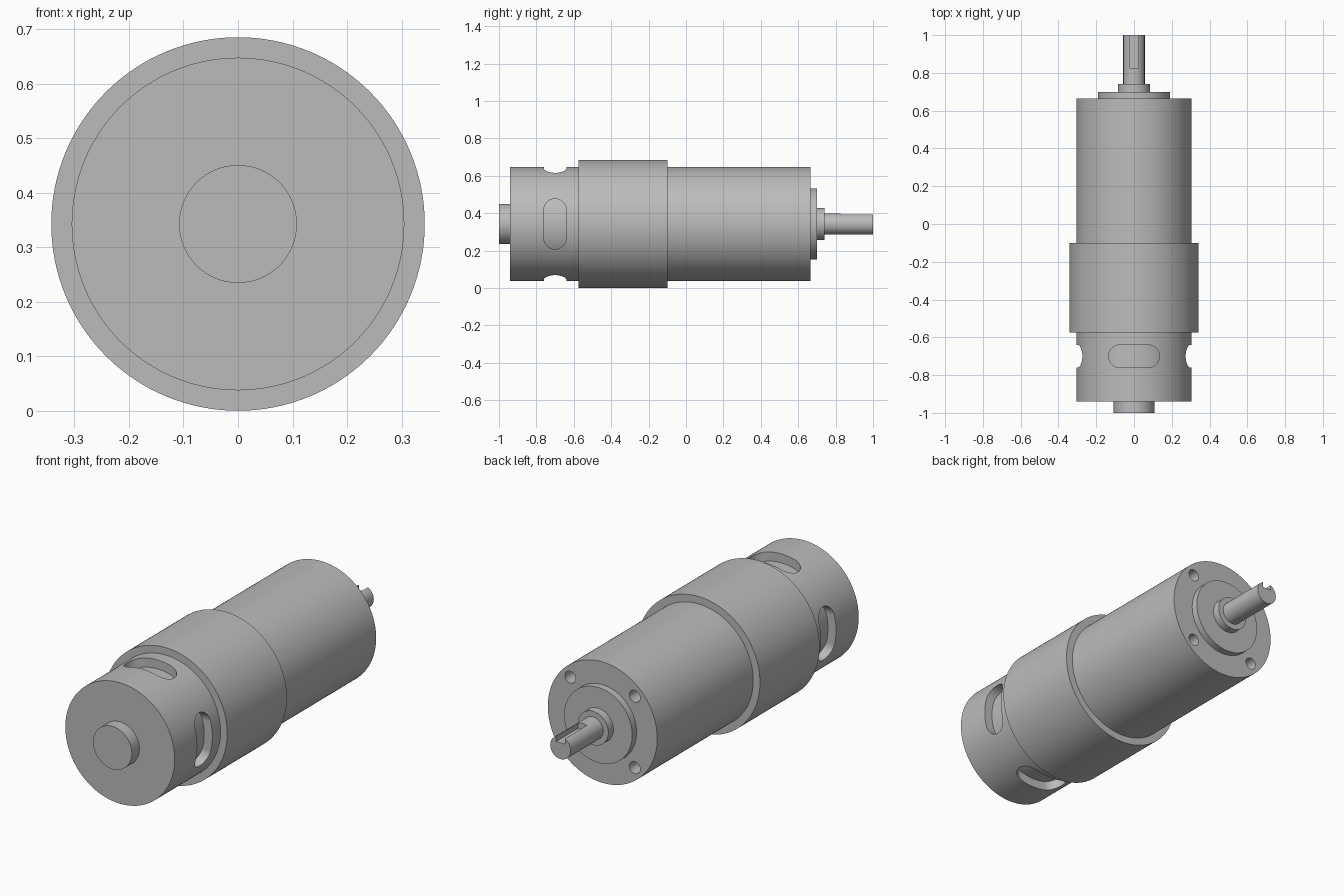
import bpy, bmesh, math

if "Cube" in bpy.data.objects:
    bpy.data.objects.remove(bpy.data.objects["Cube"])

AXIS_Z = 0.3425          # height of the motor's axis, which runs along y
SEGMENTS = 128

grey = bpy.data.materials.new("plain grey metal")
grey.diffuse_color = (0.5, 0.5, 0.5, 1)
grey.use_nodes = True
grey.node_tree.nodes["Principled BSDF"].inputs["Base Color"].default_value = grey.diffuse_color


def make_object(name, bm):
    bmesh.ops.recalc_face_normals(bm, faces=bm.faces)
    mesh = bpy.data.meshes.new(name)
    bm.to_mesh(mesh)
    bm.free()
    mesh.materials.append(grey)
    obj = bpy.data.objects.new(name, mesh)
    bpy.context.collection.objects.link(obj)
    return obj


def lathe(name, profile, cx=0.0, cz=AXIS_Z, segments=SEGMENTS):
    """Turn (radius, y) points around an axis parallel to y, with closed ends."""
    bm = bmesh.new()
    rings = []
    for r, y in profile:
        angles = [2 * math.pi * i / segments for i in range(segments)]
        rings.append([bm.verts.new((cx + r * math.cos(a), y, cz + r * math.sin(a)))
                      for a in angles])
    for a, b in zip(rings, rings[1:]):
        for i in range(segments):
            j = (i + 1) % segments
            bm.faces.new((a[i], a[j], b[j], b[i]))
    bm.faces.new(rings[0])
    bm.faces.new(rings[-1])
    return make_object(name, bm)


def slot_bar(name, along_x):
    """Long bar with a rounded-slot section, running right through the motor."""
    half_width, half_straight, y0, reach = 0.06, 0.075, -0.70, 0.5
    outline = []
    for side in (1, -1):
        for i in range(17):
            a = math.pi * i / 16
            outline.append((y0 + side * half_width * math.cos(a),
                            side * (half_straight + half_width * math.sin(a))))
    bm = bmesh.new()
    ends = []
    for d in (-reach, reach):
        ends.append([bm.verts.new((d, y, AXIS_Z + t) if along_x else (t, y, AXIS_Z + d))
                     for y, t in outline])
    n = len(outline)
    for i in range(n):
        j = (i + 1) % n
        bm.faces.new((ends[0][i], ends[0][j], ends[1][j], ends[1][i]))
    for end in ends:
        bm.faces.new(end)
    return make_object(name, bm)


def box(name, x0, x1, y0, y1, z0, z1):
    bm = bmesh.new()
    bmesh.ops.create_cube(bm, size=1)
    for v in bm.verts:
        v.co = (x1 if v.co.x > 0 else x0, y1 if v.co.y > 0 else y0,
                z1 if v.co.z > 0 else z0)
    return make_object(name, bm)


def cut(target, cutter, keep=False):
    mod = target.modifiers.new("cut", 'BOOLEAN')
    mod.operation = 'DIFFERENCE'
    mod.solver = 'EXACT'
    mod.object = cutter
    bpy.context.view_layer.objects.active = target
    bpy.ops.object.modifier_apply(modifier=mod.name)
    if not keep:
        bpy.data.objects.remove(cutter, do_unlink=True)


# Rear motor housing with its round end boss
rear_housing = lathe("rear_housing", [(0.108, -1.0), (0.108, -0.94),
                                      (0.305, -0.94), (0.305, -0.575)])

# Four rounded vent slots, stopping at an inner core
core = lathe("core_cutter", [(0.26, -0.9), (0.26, -0.5)])
for along_x in (True, False):
    bar = slot_bar("slot_cutter", along_x)
    cut(bar, core, keep=True)
    cut(rear_housing, bar)
bpy.data.objects.remove(core, do_unlink=True)

# Wider sleeve around the middle
sleeve = lathe("sleeve", [(0.3425, -0.575), (0.3425, -0.10)])

# Gearbox with stepped shaft collar
gearbox = lathe("gearbox", [(0.305, -0.10), (0.305, 0.665), (0.19, 0.665), (0.19, 0.70),
                            (0.085, 0.70), (0.085, 0.74)])

# Four mounting holes in the gearbox face
for sx in (-1, 1):
    for sz in (-1, 1):
        cut(gearbox, lathe("hole_cutter", [(0.03, 0.54), (0.03, 0.8)],
                           sx * 0.18, AXIS_Z + sz * 0.18, 32))

# Output shaft with an open keyway on top
shaft = lathe("output_shaft", [(0.057, 0.74), (0.057, 1.0)], segments=64)
cut(shaft, box("keyway_cutter", -0.024, 0.024, 0.825, 1.1,
               AXIS_Z + 0.025, AXIS_Z + 0.1))

# Smooth shading with crisp edges
bpy.ops.object.select_all(action='DESELECT')
for obj in (rear_housing, sleeve, gearbox, shaft):
    obj.select_set(True)
bpy.context.view_layer.objects.active = gearbox
bpy.ops.object.shade_smooth_by_angle(angle=math.radians(30))
